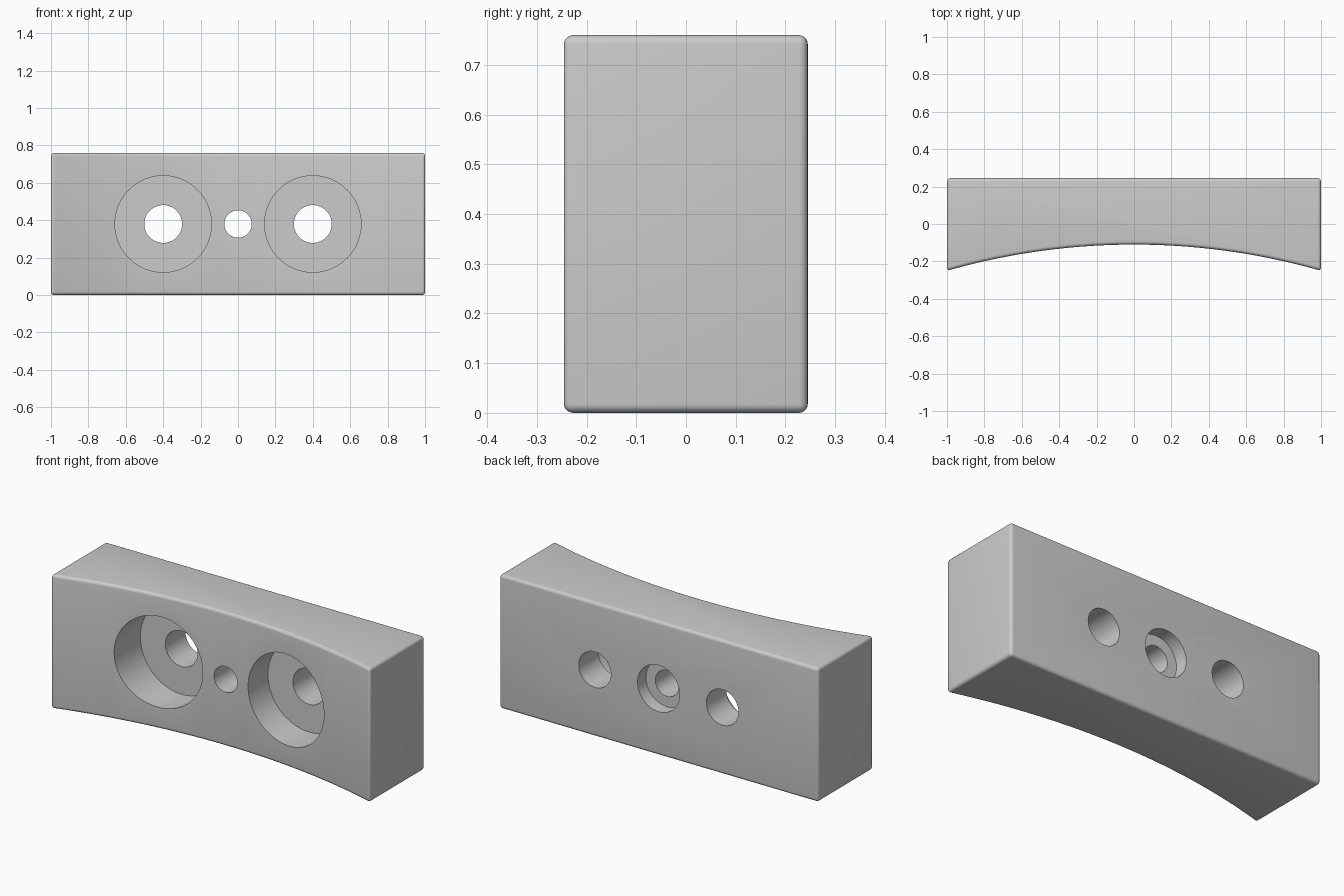
import bpy, bmesh, math
from mathutils import Matrix

if "Cube" in bpy.data.objects:
    bpy.data.objects.remove(bpy.data.objects["Cube"], do_unlink=True)

HEIGHT, HALF_LEN, BACK = 0.76, 1.0, 0.245
FRONT_MID, FRONT_END = -0.11, -0.25
ARC_STEPS = 48

grey = bpy.data.materials.new("plain grey")
grey.use_nodes = True
colour = (0.6, 0.6, 0.6, 1)
grey.diffuse_color = colour
grey.node_tree.nodes["Principled BSDF"].inputs["Base Color"].default_value = colour


def add_object(name, bm):
    bmesh.ops.recalc_face_normals(bm, faces=bm.faces)
    mesh = bpy.data.meshes.new(name)
    bm.to_mesh(mesh)
    bm.free()
    mesh.materials.append(grey)
    obj = bpy.data.objects.new(name, mesh)
    bpy.context.collection.objects.link(obj)
    return obj


def bore(name, x, radius, y0, y1):
    """Cylinder cutter along y from y0 to y1 at mid height."""
    bm = bmesh.new()
    place = Matrix.Translation((x, (y0 + y1) / 2, HEIGHT / 2)) @ Matrix.Rotation(math.pi / 2, 4, "X")
    bmesh.ops.create_cone(bm, cap_ends=True, segments=64, radius1=radius,
                          radius2=radius, depth=y1 - y0, matrix=place)
    obj = add_object(name, bm)
    obj.hide_render = True
    return obj


# Block: flat back, concave front arc, extruded upwards
sag = FRONT_MID - FRONT_END
arc_r = (HALF_LEN ** 2 + sag ** 2) / (2 * sag)
half_angle = math.asin(HALF_LEN / arc_r)
outline = [(HALF_LEN, BACK), (-HALF_LEN, BACK)]
for i in range(ARC_STEPS + 1):
    a = half_angle * (2 * i / ARC_STEPS - 1)
    outline.append((arc_r * math.sin(a), FRONT_MID - arc_r * (1 - math.cos(a))))
bm = bmesh.new()
base = bm.faces.new([bm.verts.new((x, y, 0)) for x, y in outline])
top = bmesh.ops.extrude_face_region(bm, geom=[base])["geom"]
bmesh.ops.translate(bm, vec=(0, 0, HEIGHT), verts=[g for g in top if isinstance(g, bmesh.types.BMVert)])
block = add_object("curved_mounting_block", bm)

# Rounded outer edges
bevel = block.modifiers.new("rounded edges", "BEVEL")
bevel.width = 0.018
bevel.segments = 5
bevel.limit_method = "ANGLE"
bevel.angle_limit = math.radians(30)

# Two bolt holes counterbored from the front, one pin hole counterbored from the back
cutters = [bore("pin_hole_cutter", 0, 0.073, -0.5, 0.5),
           bore("pin_recess_cutter", 0, 0.132, 0.17, 0.5)]
for side, x in (("right", -0.4), ("left", 0.4)):
    cutters.append(bore(side + "_bolt_hole_cutter", x, 0.101, -0.5, 0.5))
    cutters.append(bore(side + "_bolt_recess_cutter", x, 0.258, -0.5, 0.065))
for cutter in cutters:
    cut = block.modifiers.new(cutter.name, "BOOLEAN")
    cut.operation = "DIFFERENCE"
    cut.solver = "EXACT"
    cut.object = cutter

# Bake the modifiers, drop the cutters, then smooth with sharp hole rims
bpy.ops.object.select_all(action="DESELECT")
block.select_set(True)
bpy.context.view_layer.objects.active = block
for name in [m.name for m in block.modifiers]:
    bpy.ops.object.modifier_apply(modifier=name)
for cutter in cutters:
    bpy.data.objects.remove(cutter, do_unlink=True)
bpy.ops.object.shade_smooth_by_angle(angle=math.radians(30))
